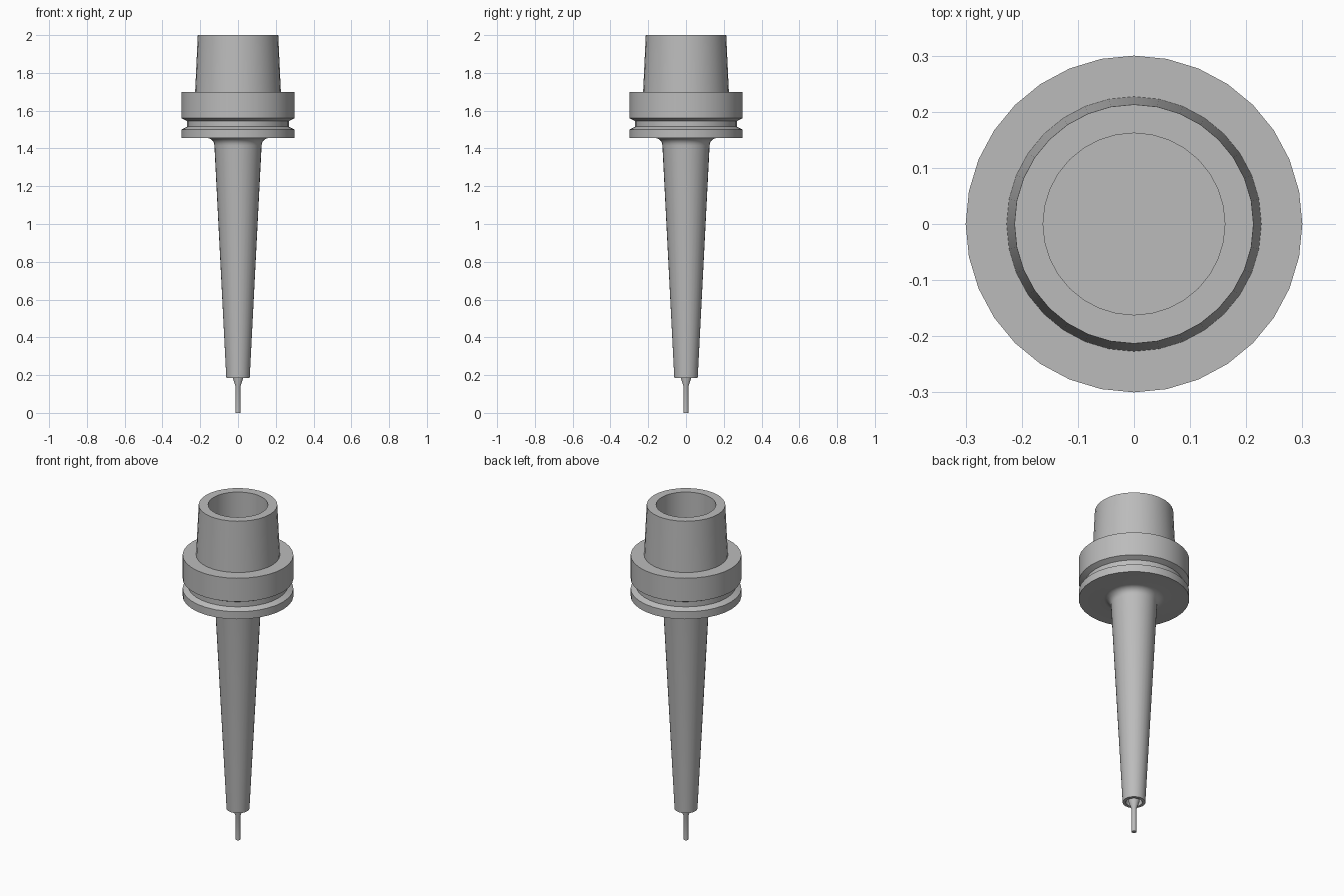
import bpy
import bmesh
from math import radians, pi, cos, sin

SIDES = 32

cube = bpy.data.objects.get("Cube")
if cube:
    bpy.data.objects.remove(cube, do_unlink=True)

steel = bpy.data.materials.new("grey_steel")
steel.use_nodes = True
steel.diffuse_color = (0.5, 0.5, 0.5, 1)
steel.node_tree.nodes["Principled BSDF"].inputs["Base Color"].default_value = (0.5, 0.5, 0.5, 1)


def lathe(name, profile):
    """Turn a (radius, height) profile around z; zero radius closes an end."""
    bm = bmesh.new()
    verts = [bm.verts.new((r, 0, z)) for r, z in profile]
    edges = [bm.edges.new(pair) for pair in zip(verts, verts[1:])]
    bmesh.ops.spin(bm, geom=verts + edges, cent=(0, 0, 0), axis=(0, 0, 1),
                   angle=2 * pi, steps=SIDES, use_merge=True)
    bmesh.ops.remove_doubles(bm, verts=bm.verts, dist=0.00005)
    bmesh.ops.recalc_face_normals(bm, faces=bm.faces)
    mesh = bpy.data.meshes.new(name)
    bm.to_mesh(mesh)
    bm.free()
    mesh.materials.append(steel)
    obj = bpy.data.objects.new(name, mesh)
    bpy.context.collection.objects.link(obj)
    bpy.ops.object.select_all(action="DESELECT")
    obj.select_set(True)
    bpy.context.view_layer.objects.active = obj
    bpy.ops.object.shade_smooth_by_angle(angle=radians(25))
    return obj


# Fillet blending the long neck into the flange
R = 0.04
fillet = [(0.165 - R * cos(a), 1.415 + R * sin(a))
          for a in (radians(d) for d in range(0, 91, 15))]

# Holder: hollow tapered neck, grooved flange, hollow taper on top
lathe("tool_holder", [
    (0, 0.30), (0.045, 0.30), (0.045, 0.185), (0.062, 0.185),
    *fillet,
    (0.30, 1.455), (0.30, 1.50), (0.27, 1.515), (0.27, 1.545),
    (0.30, 1.56), (0.30, 1.70), (0.227, 1.70), (0.213, 2.0),
    (0.162, 2.0), (0.162, 1.70), (0, 1.70),
])

# Cutter: shank inside the neck, cone and thin tip
lathe("cutter", [
    (0, 0), (0.013, 0), (0.013, 0.14), (0.03, 0.19), (0.03, 0.30), (0, 0.30),
])
